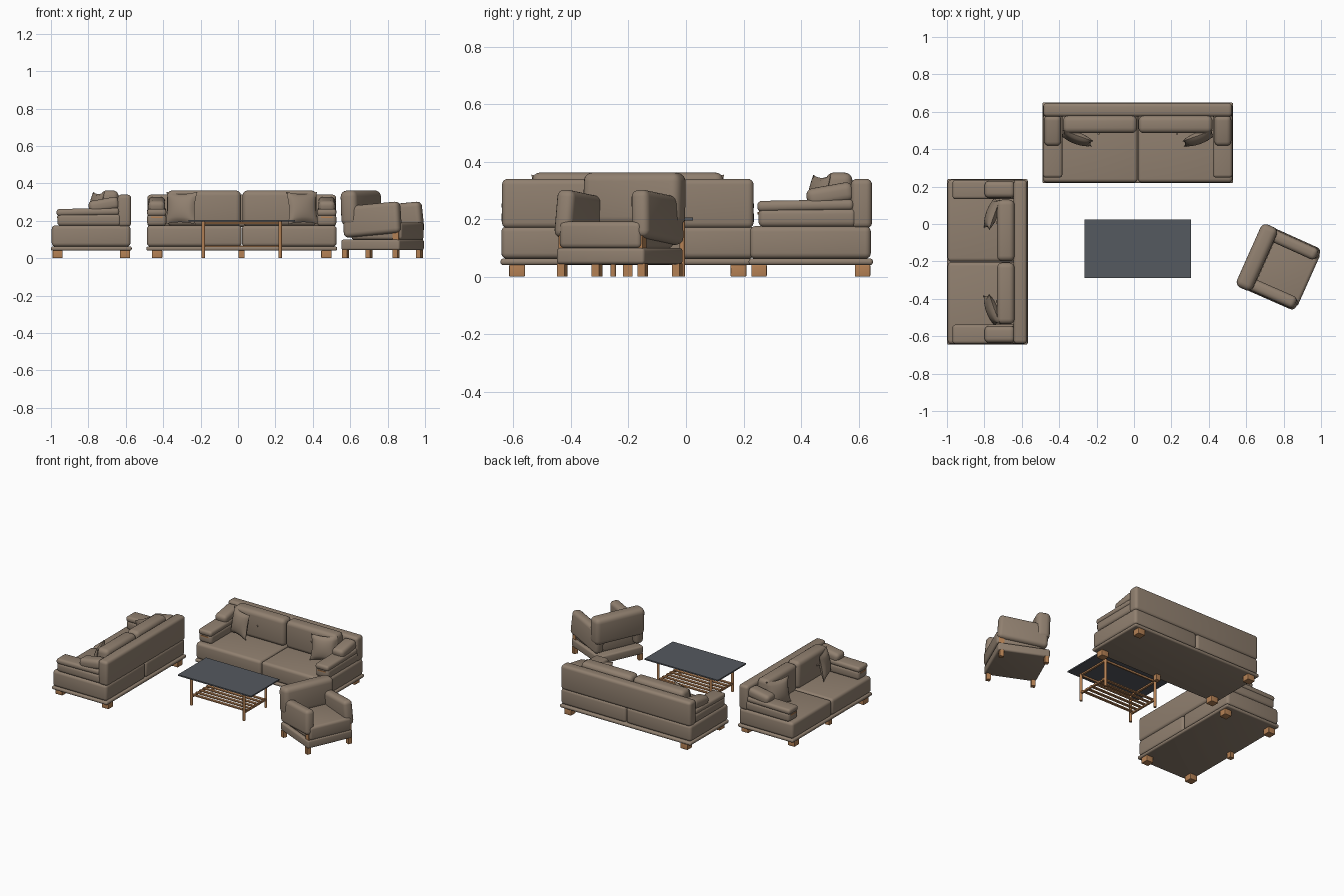
import bpy, bmesh, math
from mathutils import Matrix, Vector

cube = bpy.data.objects.get("Cube")
if cube:
    bpy.data.objects.remove(cube, do_unlink=True)


def material(name, rgb):
    m = bpy.data.materials.new(name)
    m.use_nodes = True
    m.diffuse_color = (*rgb, 1)
    m.node_tree.nodes["Principled BSDF"].inputs["Base Color"].default_value = (*rgb, 1)
    return m


FABRIC = material("taupe fabric", (0.28, 0.215, 0.16))
WOOD = material("oak wood", (0.46, 0.22, 0.09))
GLASS = material("slate table top", (0.09, 0.10, 0.115))
made = []


def finish(name, bm, mat, matrix):
    bmesh.ops.recalc_face_normals(bm, faces=bm.faces)
    mesh = bpy.data.meshes.new(name)
    bm.to_mesh(mesh)
    bm.free()
    mesh.materials.append(mat)
    ob = bpy.data.objects.new(name, mesh)
    ob.matrix_world = matrix
    bpy.context.collection.objects.link(ob)
    made.append(ob)


def box(name, place, xs, ys, zs, mat=FABRIC, r=0.0, rot=(0, 0, 0)):
    """Rounded box given by its local ranges, turned about its own centre."""
    lo, hi = Vector((xs[0], ys[0], zs[0])), Vector((xs[1], ys[1], zs[1]))
    bm = bmesh.new()
    bmesh.ops.create_cube(bm, size=1, matrix=Matrix.Diagonal((*(hi - lo), 1)))
    if r:
        bmesh.ops.bevel(bm, geom=bm.edges[:], offset=r, segments=4, profile=0.5, affect='EDGES')
    turn = Matrix.Identity(4)
    for angle, axis in zip(rot, "XYZ"):
        turn = Matrix.Rotation(math.radians(angle), 4, axis) @ turn
    finish(name, bm, mat, place @ Matrix.Translation((lo + hi) / 2) @ turn)


def rod(name, place, x, y, z0, z1, radius, mat=WOOD, axis="Z"):
    bm = bmesh.new()
    bmesh.ops.create_cone(bm, cap_ends=True, segments=16, radius1=radius, radius2=radius, depth=z1 - z0)
    turn = Matrix.Rotation(math.pi / 2, 4, axis)
    finish(name, bm, mat, place @ Matrix.Translation((x, y, (z0 + z1) / 2)) @ turn)


def pillow(name, place, x, y, z, lean, yaw, half=0.088, puff=0.03, n=12):
    """Puffed square cushion with pinched corners."""
    bm = bmesh.new()
    bmesh.ops.create_grid(bm, x_segments=n, y_segments=n, size=1)
    bmesh.ops.duplicate(bm, geom=bm.verts[:] + bm.edges[:] + bm.faces[:])
    for i, v in enumerate(bm.verts):
        u, w = v.co.x, v.co.y
        side = 1 if i < len(bm.verts) // 2 else -1
        v.co = (half * u * (1 - 0.13 * (1 - w * w)),
                side * puff * math.sqrt(max(0, (1 - u * u) * (1 - w * w))),
                half * w * (1 - 0.13 * (1 - u * u)))
    bmesh.ops.remove_doubles(bm, verts=bm.verts, dist=0.0001)
    turn = Matrix.Rotation(math.radians(yaw), 4, 'Z') @ Matrix.Rotation(math.radians(lean), 4, 'X')
    finish(name, bm, FABRIC, place @ Matrix.Translation((x, y, z)) @ turn)


def placed(x, y, degrees):
    return Matrix.Translation((x, y, 0)) @ Matrix.Rotation(math.radians(degrees), 4, 'Z')


def span(s, a, b):
    """Range from a to b mirrored to side s."""
    return sorted((s * a, s * b))


def sofa(tag, place, w):
    h = w / 2
    box(tag + "_base_plate", place, (-h, h), (-0.216, 0.216), (0.04, 0.063), r=0.01)
    box(tag + "_backrest", place, (-h + 0.005, h - 0.005), (0.14, 0.213), (0.168, 0.34), r=0.02)
    box(tag + "_middle_foot", place, (-0.016, 0.016), (-0.2, -0.168), (0, 0.042), WOOD)
    for s, side in ((-1, "right"), (1, "left")):
        part = f"{tag}_{side}_"
        box(part + "seat_cushion", place, span(s, 0.001, h - 0.003), (-0.212, 0.209),
            (0.062, 0.176), r=0.02)
        box(part + "back_cushion", place, span(s, 0.004, h - 0.11), (0.052, 0.145),
            (0.172, 0.362), r=0.028)
        # layered arm with a wooden inlay and a bolster at the rear
        arm = span(s, h - 0.107, h - 0.004)
        box(part + "arm_lower", place, arm, (-0.182, 0.16), (0.172, 0.238), r=0.02)
        box(part + "arm_top", place, arm, (-0.186, 0.15), (0.228, 0.266), r=0.016, rot=(1, 0, 0))
        box(part + "arm_inlay", place, span(s, h - 0.085, h - 0.025), (-0.185, -0.1),
            (0.216, 0.224), WOOD)
        box(part + "arm_bolster", place, span(s, h - 0.1, h - 0.01), (-0.015, 0.15),
            (0.25, 0.318), r=0.025, rot=(10, 0, 0))
        pillow(part + "pillow", place, s * (h - 0.185), 0.025, 0.268, -10, s * 20)
        rod(part + "button", place, s * 0.21, 0.049, 0.266, 0.274, 0.006, FABRIC, "X")
        for y, end in ((-0.18, "front"), (0.18, "back")):
            box(f"{part}{end}_foot", place, span(s, h - 0.085, h - 0.03),
                (y - 0.027, y + 0.027), (0, 0.042), WOOD, r=0.004)


def armchair(place):
    box("armchair_base", place, (-0.167, 0.167), (-0.172, 0.17), (0.043, 0.1), r=0.012)
    box("armchair_seat", place, (-0.155, 0.155), (-0.178, 0.12), (0.098, 0.192), r=0.018)
    box("armchair_backrest", place, (-0.184, 0.184), (0.078, 0.172), (0.175, 0.362), r=0.032,
        rot=(-2, 0, 0))
    for s, side in ((-1, "right"), (1, "left")):
        part = f"armchair_{side}_"
        box(part + "arm", place, span(s, 0.112, 0.178), (-0.168, 0.16), (0.122, 0.29),
            r=0.025, rot=(-5, -3 * s, 0))
        box(part + "arm_support", place, span(s, 0.135, 0.16), (-0.165, -0.13),
            (0.09, 0.15), WOOD)
        for y, end in ((-0.148, "front"), (0.148, "back")):
            box(f"{part}{end}_leg", place, span(s, 0.139, 0.167), (y - 0.014, y + 0.014),
                (0, 0.046), WOOD)


def coffee_table(place):
    box("table_top", place, (-0.285, 0.285), (-0.157, 0.157), (0.196, 0.205), GLASS)
    for s, side in ((-1, "right"), (1, "left")):
        x, y = s * 0.205, 0.12
        for t, end in ((-1, "front"), (1, "back")):
            rod(f"table_{side}_{end}_leg", place, x, t * y, 0, 0.197, 0.0095)
        for z, level in ((0.056, "shelf"), (0.188, "top")):
            box(f"table_{side}_{level}_rail", place, (x - 0.007, x + 0.007), (-y, y),
                (z - 0.005, z + 0.005), WOOD)
        box(f"table_{'front' if s < 0 else 'back'}_rail", place, (-0.205, 0.205),
            (s * y - 0.005, s * y + 0.005), (0.182, 0.194), WOOD)
    # slatted shelf
    for i in range(6):
        y = -0.1 + i * 0.04
        box(f"table_shelf_slat_{i + 1}", place, (-0.21, 0.21), (y - 0.009, y + 0.009),
            (0.059, 0.067), WOOD)


sofa("back_sofa", placed(0.02, 0.434, 0), 1.02)
sofa("side_sofa", placed(-0.784, -0.2025, -90), 0.885)
armchair(placed(0.7725, -0.23, 66))
coffee_table(placed(0.02, -0.133, 0))

# smooth shading with crisp edges
bpy.ops.object.select_all(action='DESELECT')
for ob in made:
    ob.select_set(True)
bpy.context.view_layer.objects.active = made[0]
bpy.ops.object.shade_smooth_by_angle(angle=math.radians(40))
